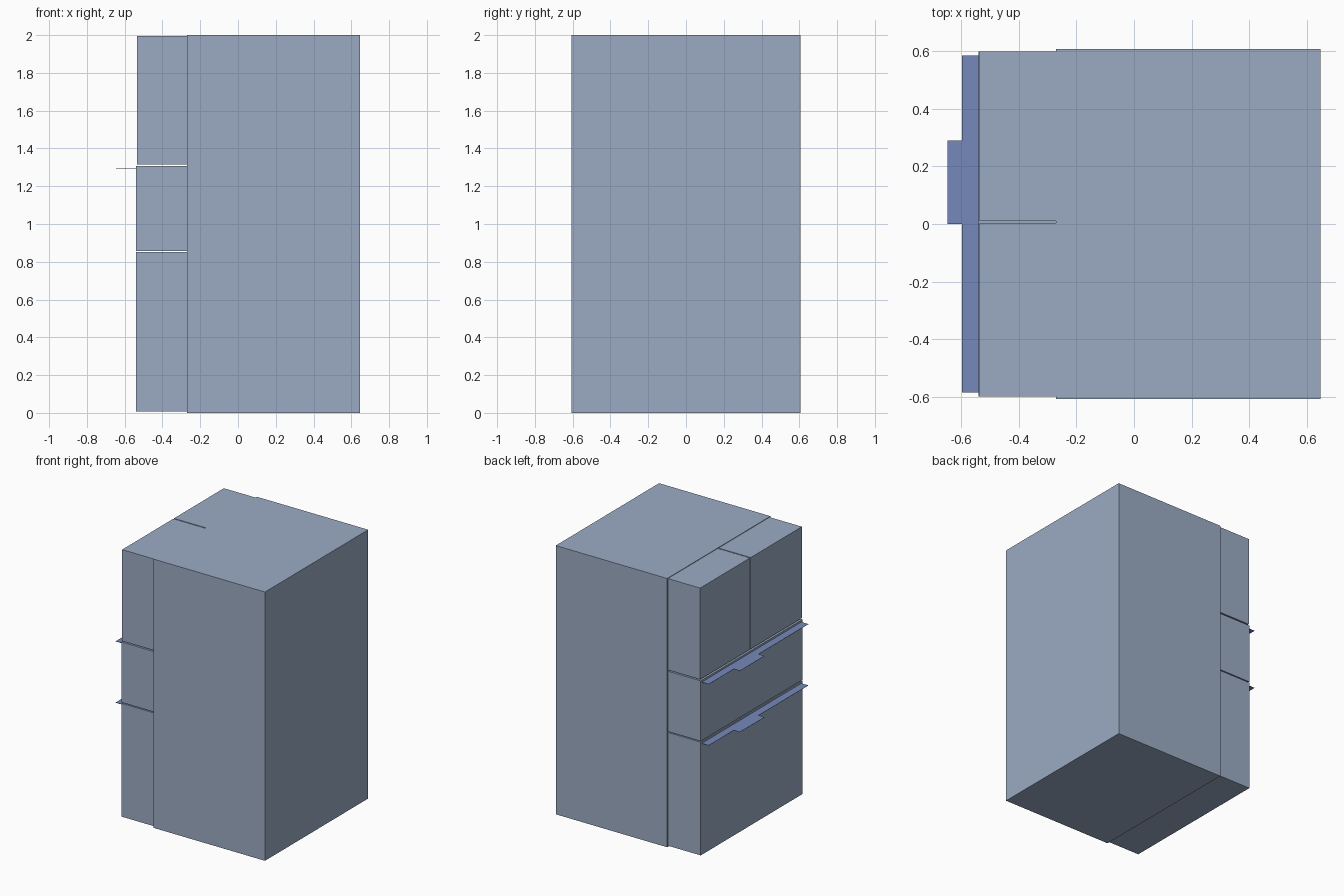
import bpy
import bmesh

cube = bpy.data.objects.get("Cube")
if cube:
    bpy.data.objects.remove(cube, do_unlink=True)


def material(name, rgb):
    mat = bpy.data.materials.new(name)
    mat.use_nodes = True
    colour = (*rgb, 1.0)
    mat.diffuse_color = colour
    mat.node_tree.nodes["Principled BSDF"].inputs["Base Color"].default_value = colour
    return mat


steel = material("blue_grey_steel", (0.33, 0.41, 0.55))
handle_blue = material("handle_blue", (0.18, 0.25, 0.49))


def prism(name, outline, z0, z1, mat):
    """Extrude a flat xy outline from z0 up to z1."""
    bm = bmesh.new()
    base = bm.faces.new([bm.verts.new((x, y, z0)) for x, y in outline])
    top = bmesh.ops.extrude_face_region(bm, geom=[base])["geom"]
    verts = [v for v in top if isinstance(v, bmesh.types.BMVert)]
    bmesh.ops.translate(bm, verts=verts, vec=(0, 0, z1 - z0))
    bmesh.ops.recalc_face_normals(bm, faces=bm.faces)
    mesh = bpy.data.meshes.new(name)
    bm.to_mesh(mesh)
    bm.free()
    mesh.materials.append(mat)
    obj = bpy.data.objects.new(name, mesh)
    bpy.context.collection.objects.link(obj)
    return obj


def box(name, x0, x1, y0, y1, z0, z1, mat):
    return prism(name, [(x0, y0), (x1, y0), (x1, y1), (x0, y1)], z0, z1, mat)


back, seam = 0.647, -0.27   # cabinet back and the plane where doors meet it
half = 0.598                # half width of the doors
drawer_face = -0.54

# Cabinet
box("cabinet", seam, back, -0.607, 0.607, 0, 2, steel)

# Pair of upper doors with a narrow gap between them
box("upper_door_right", -0.535, seam, -half, 0.003, 1.316, 1.996, steel)
box("upper_door_left", -0.535, seam, 0.011, half, 1.316, 1.996, steel)

# Drawers, each with a thin tabbed handle plate near its top edge
for name, z0, z1 in (("middle_drawer", 0.858, 1.307), ("lower_drawer", 0.008, 0.851)):
    box(name, drawer_face, seam, -half, half, z0, z1, steel)
    lip, tab, end = -0.597, -0.647, 0.585
    outline = [(drawer_face, -end), (drawer_face, end), (lip, end), (lip, 0.29),
               (tab, 0.29), (tab, 0), (lip, 0), (lip, -end)]
    z = z1 - 0.015
    prism(name + "_handle", outline, z - 0.001, z + 0.001, handle_blue)
